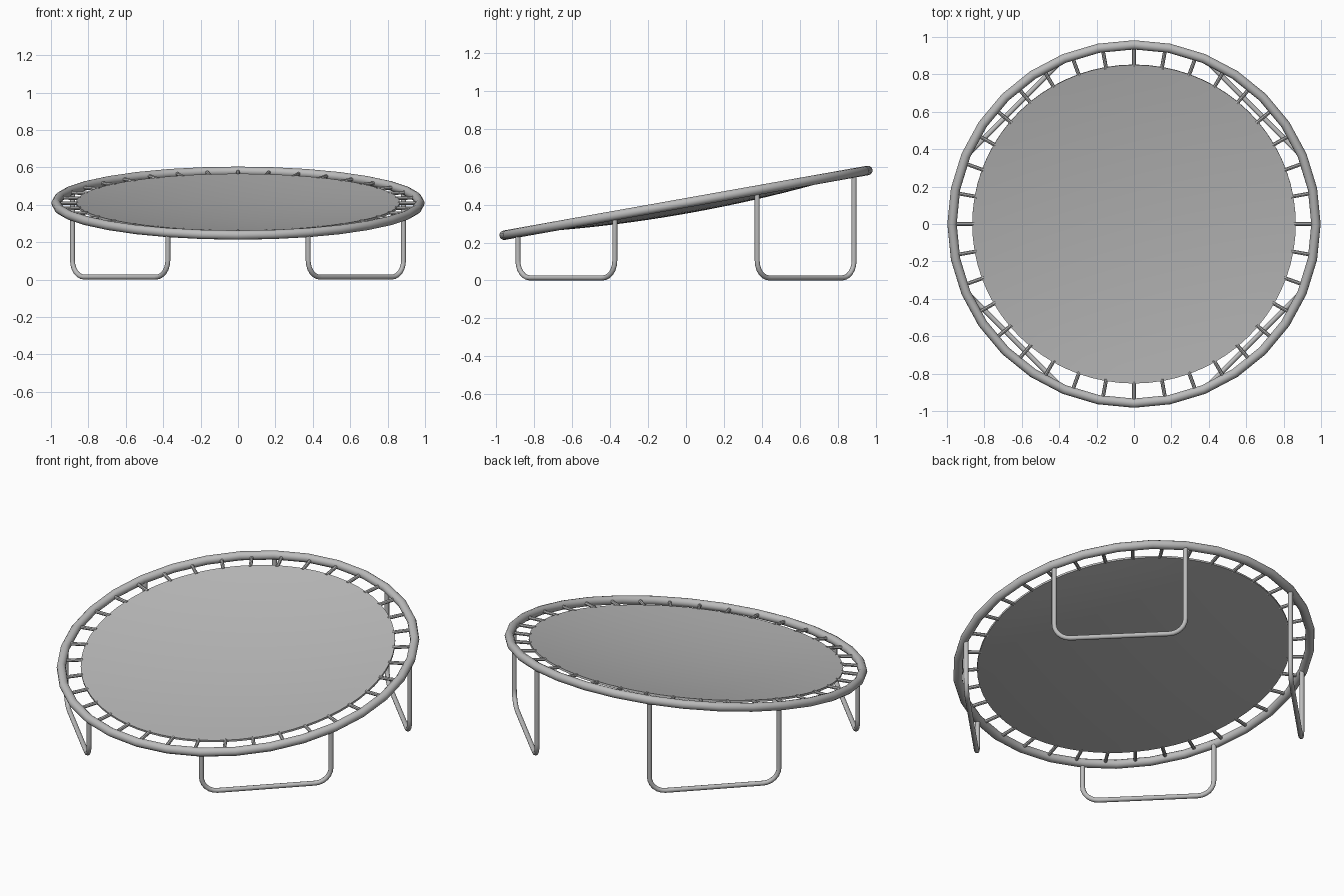
import bpy, bmesh
from math import sin, cos, tan, pi, radians
from mathutils import Vector, Matrix

cube = bpy.data.objects.get("Cube")
if cube:
    bpy.data.objects.remove(cube)

TILT, CENTRE_Z = radians(10.1), 0.409
RING_R, RING_TUBE = 0.973, 0.025
MAT_R, MAT_DIP, MAT_THICK = 0.865, 0.05, 0.012
LEG_TUBE, BEND = 0.0135, 0.09
FRAME = Matrix.Translation((0, 0, CENTRE_Z)) @ Matrix.Rotation(TILT, 4, 'X')

steel = bpy.data.materials.new("grey")
steel.use_nodes = True
steel.diffuse_color = (0.5, 0.5, 0.5, 1)
steel.node_tree.nodes["Principled BSDF"].inputs["Base Color"].default_value = (0.5, 0.5, 0.5, 1)


def finish(obj, name):
    obj.name = name
    obj.data.materials.append(steel)
    bpy.ops.object.select_all(action='DESELECT')
    obj.select_set(True)
    bpy.context.view_layer.objects.active = obj
    bpy.ops.object.shade_smooth_by_angle(angle=radians(40))
    return obj


def from_bmesh(bm, name):
    bmesh.ops.recalc_face_normals(bm, faces=bm.faces)
    mesh = bpy.data.meshes.new(name)
    bm.to_mesh(mesh)
    bm.free()
    obj = bpy.data.objects.new(name, mesh)
    bpy.context.collection.objects.link(obj)
    return finish(obj, name)


def sweep(points, radius, name, sides=12):
    """Capped round tube along a planar path, mitred at each point."""
    bm = bmesh.new()
    flat = (points[-1] - points[0]).cross(Vector((0, 0, 1))).normalized()
    loops = []
    for i, p in enumerate(points):
        before = points[max(i - 1, 0)]
        after = points[min(i + 1, len(points) - 1)]
        side = flat.cross((after - before).normalized())
        loops.append([bm.verts.new(p + radius * (flat * cos(a) + side * sin(a)))
                      for a in (2 * pi * k / sides for k in range(sides))])
    for a, b in zip(loops, loops[1:]):
        for k in range(sides):
            n = (k + 1) % sides
            bm.faces.new((a[k], a[n], b[n], b[k]))
    bm.faces.new(loops[0])
    bm.faces.new(loops[-1])
    return from_bmesh(bm, name)


# Outer tube of the frame
bpy.ops.mesh.primitive_torus_add(major_radius=RING_R, minor_radius=RING_TUBE,
                                 major_segments=32, minor_segments=12)
ring = finish(bpy.context.object, "frame_ring")
ring.matrix_world = FRAME

# Sagging mat, a profile spun round the centre
bm = bmesh.new()
radii = [MAT_R * k / 10 for k in range(11)]
sag = [(r, -MAT_DIP * (1 - (r / MAT_R) ** 2)) for r in radii]
outline = [(r, z + MAT_THICK / 2) for r, z in sag] + [(r, z - MAT_THICK / 2) for r, z in reversed(sag)]
verts = [bm.verts.new((r, 0, z)) for r, z in outline]
edges = [bm.edges.new(pair) for pair in zip(verts, verts[1:])]
bmesh.ops.spin(bm, geom=verts + edges, axis=(0, 0, 1), cent=(0, 0, 0),
               angle=2 * pi, steps=72, use_duplicate=False)
bmesh.ops.remove_doubles(bm, verts=bm.verts, dist=0.0001)
mat = from_bmesh(bm, "jumping_mat")
mat.matrix_world = FRAME

# Springs between mat and frame
bm = bmesh.new()
for i in range(36):
    place = (Matrix.Rotation(2 * pi * i / 36, 4, 'Z') @ Matrix.Translation((0.91, 0, 0))
             @ Matrix.Rotation(pi / 2, 4, 'Y'))
    bmesh.ops.create_cone(bm, cap_ends=True, segments=8, radius1=0.01, radius2=0.01,
                          depth=0.11, matrix=place)
springs = from_bmesh(bm, "springs")
springs.matrix_world = FRAME

# Four U-shaped legs, upright, meeting the tilted frame
for sx, side in ((1, "left"), (-1, "right")):
    for sy, end in ((-1, "front"), (1, "back")):
        a, b = Vector((0.375 * sx, 0.885 * sy, 0)), Vector((0.885 * sx, 0.375 * sy, 0))
        along = (b - a).normalized()
        up = Vector((0, 0, 1))
        path = [a + up * (CENTRE_Z + a.y * tan(TILT))]
        for foot, inward, order in ((a, along, range(7)), (b, -along, range(6, -1, -1))):
            pivot = foot + inward * BEND + up * (LEG_TUBE + BEND)
            path += [pivot - BEND * (inward * cos(t) + up * sin(t))
                     for t in (pi / 2 * k / 6 for k in order)]
        path.append(b + up * (CENTRE_Z + b.y * tan(TILT)))
        sweep(path, LEG_TUBE, f"{end}_{side}_leg")
